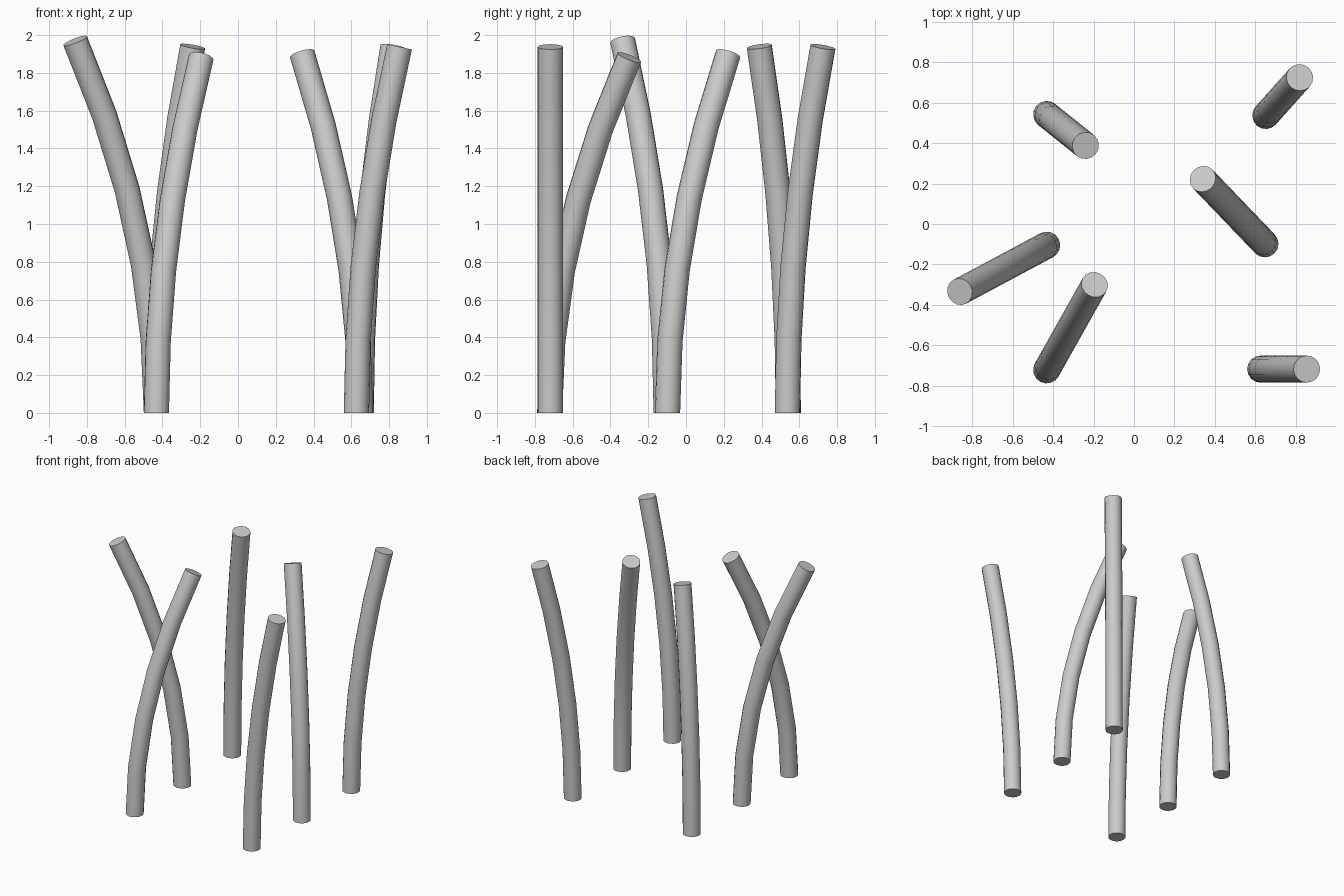
import bpy

if "Cube" in bpy.data.objects:
    bpy.data.objects.remove(bpy.data.objects["Cube"])

RADIUS = 0.067
SEGMENTS = 5

# name: base (x, y), tip centre (x, y, z)
STALKS = {
    "stalk_back_left": ((-0.432, 0.542), (-0.24, 0.388, 1.94)),
    "stalk_middle_left": ((-0.432, -0.105), (-0.862, -0.335, 1.97)),
    "stalk_front_left": ((-0.432, -0.722), (-0.195, -0.30, 1.882)),
    "stalk_back_right": ((0.652, 0.537), (0.82, 0.725, 1.938)),
    "stalk_middle_right": ((0.648, -0.098), (0.34, 0.223, 1.90)),
    "stalk_front_right": ((0.627, -0.718), (0.855, -0.718, 1.938)),
}


def make_stalk(name, base, tip):
    """Round capped tube whose lean grows with the square of its height."""
    curve = bpy.data.curves.new(name, 'CURVE')
    curve.dimensions = '3D'
    curve.bevel_depth = RADIUS
    curve.bevel_resolution = 6
    curve.use_fill_caps = True
    spline = curve.splines.new('POLY')
    spline.points.add(SEGMENTS)
    for i, point in enumerate(spline.points):
        t = i / SEGMENTS
        x = base[0] + (tip[0] - base[0]) * t * t
        y = base[1] + (tip[1] - base[1]) * t * t
        point.co = (x, y, tip[2] * t, 1)
    stalk = bpy.data.objects.new(name, curve)
    bpy.context.collection.objects.link(stalk)

    # turn into a mesh, with smooth sides and sharp end caps
    bpy.ops.object.select_all(action='DESELECT')
    stalk.select_set(True)
    bpy.context.view_layer.objects.active = stalk
    bpy.ops.object.convert(target='MESH')
    stalk = bpy.context.view_layer.objects.active
    for v in stalk.data.vertices:
        if v.co.z < 0.05:
            v.co.z = 0  # flat foot
    bpy.ops.object.shade_smooth_by_angle()


for name, (base, tip) in STALKS.items():
    make_stalk(name, base, tip)
